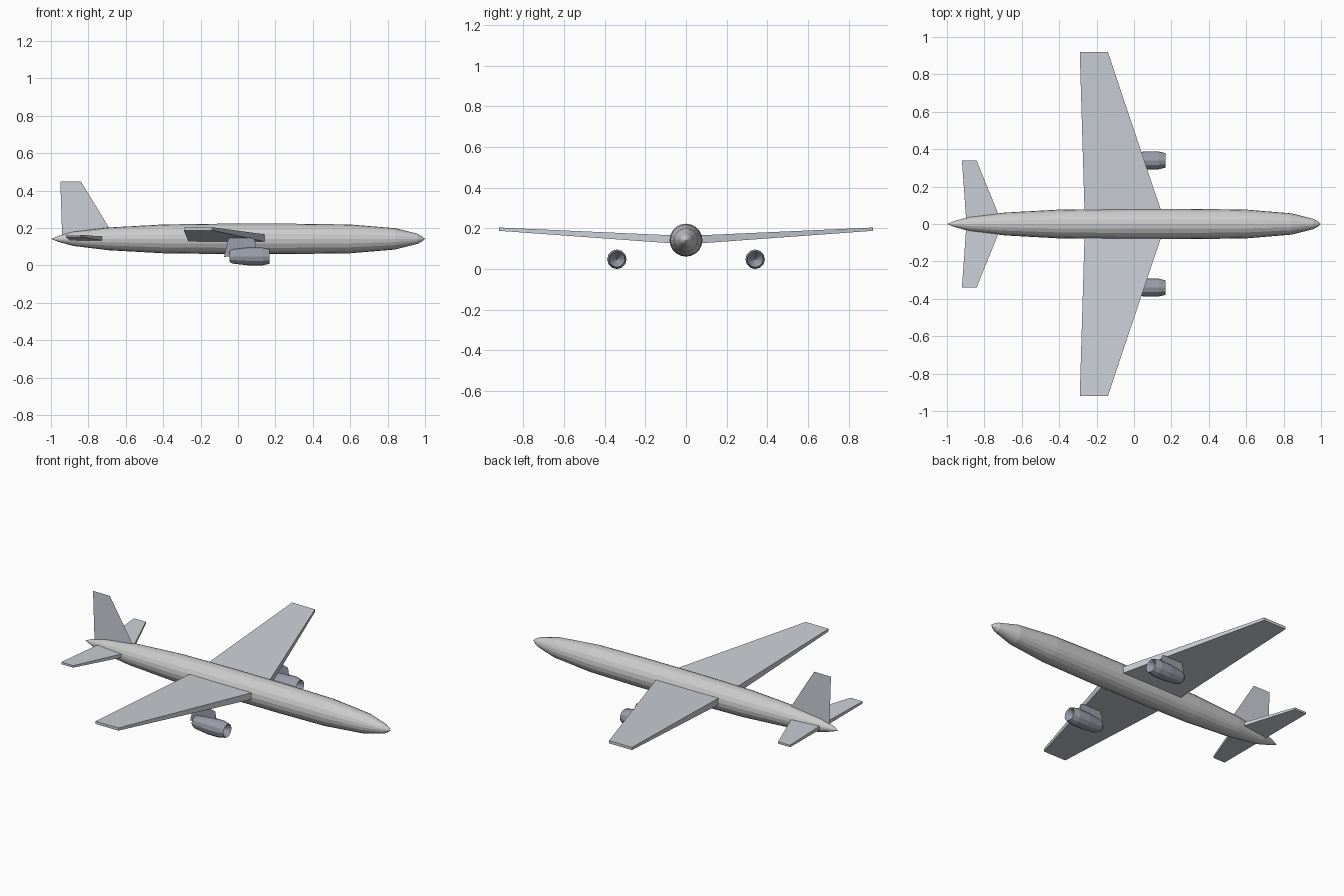
import bpy, bmesh, math

if "Cube" in bpy.data.objects:
    bpy.data.objects.remove(bpy.data.objects["Cube"])


def material(name, rgb):
    m = bpy.data.materials.new(name)
    m.diffuse_color = (*rgb, 1)
    m.use_nodes = True
    m.node_tree.nodes["Principled BSDF"].inputs["Base Color"].default_value = m.diffuse_color
    return m


SKIN = material("skin", (0.82, 0.82, 0.83))
WING = material("wing_grey", (0.60, 0.63, 0.68))
DARK = material("engine_grey", (0.32, 0.34, 0.40))


def add_object(name, bm, mat, fix_normals=True):
    if fix_normals:
        bmesh.ops.recalc_face_normals(bm, faces=bm.faces)
    me = bpy.data.meshes.new(name)
    bm.to_mesh(me)
    bm.free()
    me.materials.append(mat)
    ob = bpy.data.objects.new(name, me)
    bpy.context.collection.objects.link(ob)
    return ob


def lathe_x(name, profile, sides, y, z, mat):
    """Revolve (x, radius) points about a line parallel to x."""
    bm = bmesh.new()
    verts = [bm.verts.new((x, y, z + r)) for x, r in profile]
    edges = [bm.edges.new(p) for p in zip(verts, verts[1:])]
    bmesh.ops.spin(bm, geom=verts + edges, cent=(0, y, z), axis=(1, 0, 0),
                   angle=math.tau, steps=sides, use_merge=True)
    bmesh.ops.remove_doubles(bm, verts=bm.verts, dist=1e-5)
    return add_object(name, bm, mat)


def panel(name, root, tip, side, mat):
    """Tapered slab between two sections: (y, x_front, x_back, z_low, z_high)."""
    bm = bmesh.new()
    rings = []
    for y, xf, xb, zl, zh in (root, tip):
        rings.append([bm.verts.new((x, side * y, z)) for x, z in
                      ((xf, zl), (xf, zh), (xb, zh), (xb, zl))])
    a, b = rings
    bm.faces.new(a)
    bm.faces.new(b)
    for i in range(4):
        j = (i + 1) % 4
        bm.faces.new((a[i], a[j], b[j], b[i]))
    return add_object(name, bm, mat)


def sheet(name, outline, y, mat):
    """Thin single-face plate in the xz plane."""
    bm = bmesh.new()
    bm.faces.new([bm.verts.new((x, y, z)) for x, z in outline])
    return add_object(name, bm, mat, False)


# Fuselage
lathe_x("fuselage", [(-1, 0), (-0.96, 0.016), (-0.88, 0.038), (-0.69, 0.061),
                     (-0.4, 0.077), (-0.1, 0.081), (0.3, 0.081), (0.6, 0.077),
                     (0.84, 0.057), (0.96, 0.027), (0.985, 0.013), (1, 0)],
        20, 0, 0.142, SKIN)

# Tail fin
sheet("tail_fin", [(-0.94, 0.15), (-0.66, 0.15), (-0.69, 0.203),
                   (-0.84, 0.448), (-0.95, 0.448)], 0, WING)

for label, s in (("left", 1), ("right", -1)):
    # Wings and tailplanes
    panel(f"{label}_wing", (0.05, 0.152, -0.264, 0.125, 0.165),
          (0.92, -0.14, -0.29, 0.188, 0.204), s, WING)
    panel(f"{label}_tailplane", (0.03, -0.716, -0.898, 0.132, 0.154),
          (0.34, -0.842, -0.92, 0.152, 0.164), s, WING)
    # Engine with recessed intake
    lathe_x(f"{label}_engine", [(-0.045, 0), (-0.045, 0.03), (-0.03, 0.038),
                                (0.06, 0.048), (0.13, 0.048), (0.168, 0.039),
                                (0.16, 0.033), (0.11, 0)],
            12, s * 0.34, 0.048, DARK)
    # Engine pylon
    sheet(f"{label}_pylon", [(-0.075, 0.045), (0.10, 0.07), (0.09, 0.14),
                             (0.055, 0.15), (-0.05, 0.15)], s * 0.34, DARK)
